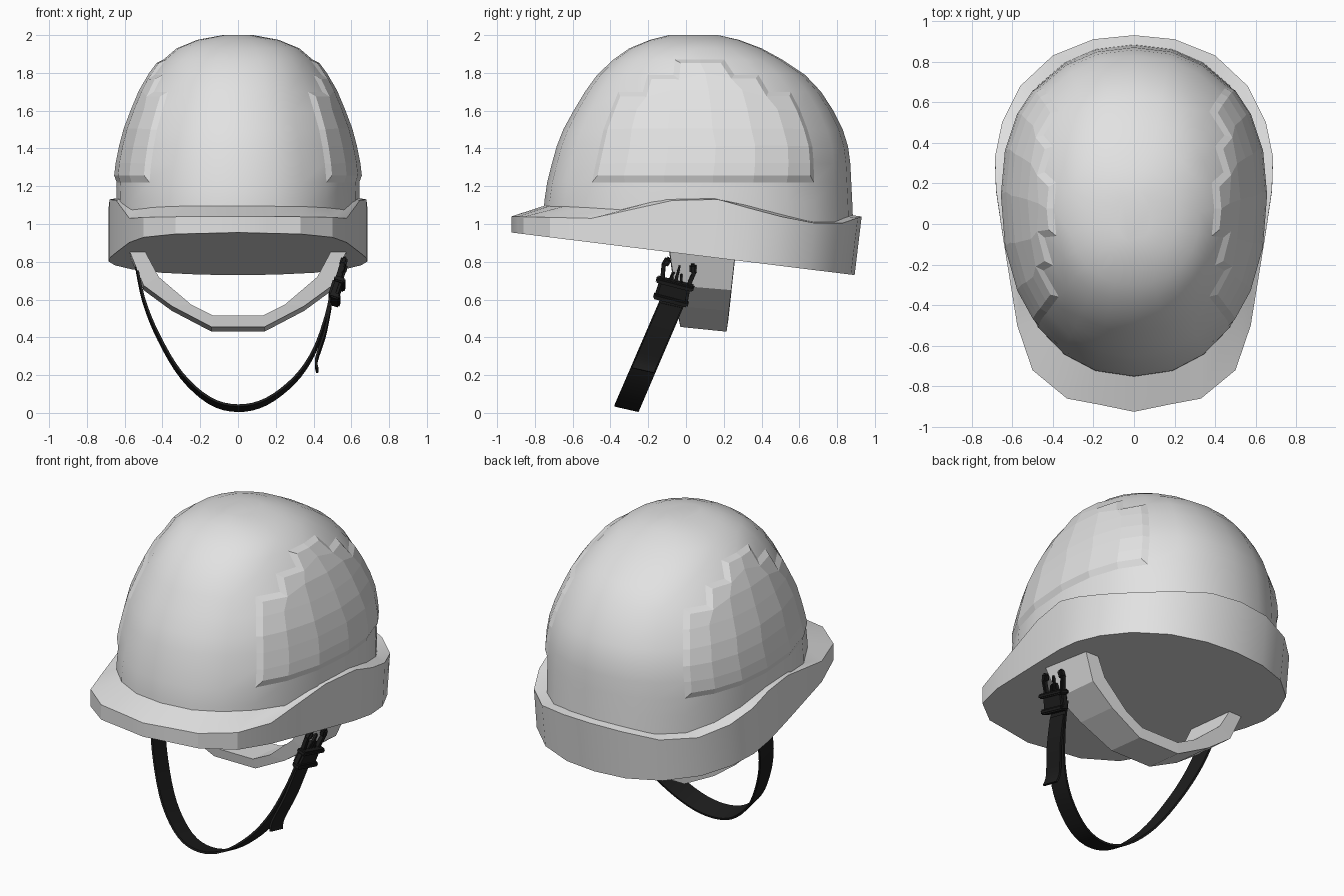
import bpy, bmesh, math
from mathutils import Vector, Matrix

cube = bpy.data.objects.get("Cube")
if cube:
    bpy.data.objects.remove(cube, do_unlink=True)


def material(name, r, g, b):
    m = bpy.data.materials.new(name)
    m.use_nodes = True
    m.diffuse_color = (r, g, b, 1)
    m.node_tree.nodes["Principled BSDF"].inputs["Base Color"].default_value = (r, g, b, 1)
    return m


GREY = material("light grey plastic", 0.76, 0.76, 0.76)
BLACK = material("black webbing", 0.012, 0.012, 0.012)


def finish(name, bm, mat, smooth=None):
    bmesh.ops.recalc_face_normals(bm, faces=bm.faces)
    me = bpy.data.meshes.new(name)
    bm.to_mesh(me)
    bm.free()
    me.materials.append(mat)
    ob = bpy.data.objects.new(name, me)
    bpy.context.collection.objects.link(ob)
    if smooth:
        bpy.ops.object.select_all(action='DESELECT')
        ob.select_set(True)
        bpy.context.view_layer.objects.active = ob
        bpy.ops.object.shade_smooth_by_angle(angle=math.radians(smooth))
    return ob


def loft(rings, cap_start=True, cap_end=True):
    """Skin a list of closed rings of points."""
    bm = bmesh.new()
    loops = [[bm.verts.new(p) for p in ring] for ring in rings]
    for a, b in zip(loops, loops[1:]):
        n = len(a)
        for i in range(n):
            bm.faces.new((a[i], a[(i + 1) % n], b[(i + 1) % n], b[i]))
    if cap_start:
        bm.faces.new(loops[0])
    if cap_end:
        bm.faces.new(loops[-1])
    return bm


def lerp_table(table, v):
    for (a, fa), (b, fb) in zip(table, table[1:]):
        if v <= b:
            return fa + (fb - fa) * max(0, (v - a) / (b - a))
    return table[-1][1]


SEGS = 24


def oval(z, front, back, width):
    """Egg-shaped ring, starting at the front and running toward +x."""
    cy = 0.08 + (front + back) * 0.5 * 0.9 if z < 1.5 else (front + back) / 2 + 0.1 * (2 - z)
    pts = []
    for k in range(SEGS):
        a = 2 * math.pi * k / SEGS
        s, c = math.sin(a), math.cos(a)
        e = 2 / 2.2
        x = width * math.copysign(abs(s) ** e, s)
        half = cy - front if c > 0 else back - cy
        pts.append(Vector((x, cy - half * math.copysign(abs(c) ** e, c), z)))
    return pts


# Dome shell: height, front edge, back edge, half width
LEVELS = [(1.0, -.755, .885, .645), (1.12, -.75, .88, .645), (1.22, -.735, .875, .642),
          (1.32, -.71, .87, .63), (1.41, -.685, .858, .612), (1.5, -.65, .83, .588),
          (1.6, -.595, .78, .55), (1.7, -.535, .715, .508), (1.79, -.47, .63, .455),
          (1.87, -.385, .51, .395), (1.93, -.3, .4, .325), (1.975, -.19, .28, .215),
          (2.0, -.09, .17, .08)]
bm = loft([oval(*lv) for lv in LEVELS], cap_start=False)
# Raised, faceted arch-shaped side panels
bm.normal_update()
panel = []
for f in bm.faces:
    c = f.calc_center_median()
    if c.z > 1.22 and abs(c.x) > 0.3 and ((c.y - 0.08) / 0.62) ** 2 + ((c.z - 1.2) / 0.66) ** 2 < 1:
        panel.append(f)
res = bmesh.ops.inset_region(bm, faces=panel, thickness=0.035, depth=0.018, use_even_offset=True)
flat = set(panel) | set(res["faces"])
for f in bm.faces:
    f.smooth = f not in flat
finish("dome_shell", bm, GREY)

# Brim: tilted flat underside, upright wall, ledge running in to the dome
HALF = [(0, -.925), (.17, -.89), (.33, -.86), (.5, -.72), (.575, -.5), (.645, -.07), (.68, .17),
        (.685, .33), (.65, .5), (.56, .68), (.4, .83), (.2, .91), (0, .93)]
OUTLINE = HALF + [(-x, y) for x, y in HALF[-2:0:-1]]
RIM = [(-.93, 1.04), (-.5, 1.03), (-.07, 1.125), (.17, 1.13), (.33, 1.085),
       (.5, 1.04), (.68, 1.005), (.83, 1.005), (.93, 1.04)]
RISE = [(-.92, .06), (-.5, .05), (-.07, .008), (.93, .008)]
bottom, top = [], []
for x, y in OUTLINE:
    yb = y - 0.04 * max(0, y)
    bottom.append((x, yb, 0.955 - 0.124 * (yb + 0.925)))
    top.append((x, y, lerp_table(RIM, y)))
inner = []
for (x, y), p in zip(OUTLINE, oval(1.1, -.74, .865, .635)):
    inner.append((p.x, p.y, lerp_table(RIM, y) + lerp_table(RISE, y)))
finish("brim", loft([bottom, top, inner], cap_end=False), GREY, 28)

# Wide U-shaped cradle band under the shell
OUT = [(.59, .87), (.5, .65), (.35, .54), (.14, .43)]
INN = [(.5, .87), (.42, .72), (.25, .575), (.13, .515)]


def mirrored(path):
    return path + [(-x, z) for x, z in reversed(path)]


rings = []
for (xo, zo), (xi, zi) in zip(mirrored(OUT), mirrored(INN)):
    front = lambda z: -.03 - .14 * (z - .43)
    back = lambda z: .215 + .11 * (z - .43)
    rings.append([(xo, front(zo), zo + .025), (xo, back(zo), zo),
                  (xi, back(zi), zi - .02), (xi, front(zi), zi)])
finish("cradle_band", loft(rings), GREY)


# Webbing straps: flat ribbon swept along an x-z path, leaning forward as it drops
def ribbon(name, path, half=0.066, thick=0.012, steps=4):
    pts = [Vector((x, -.325 + .43 * z, z)) for x, z in path]
    dense = []
    for i in range(len(pts) - 1):
        p0, p1 = pts[max(i - 1, 0)], pts[i]
        p2, p3 = pts[i + 1], pts[min(i + 2, len(pts) - 1)]
        for s in range(steps):
            t = s / steps
            dense.append(0.5 * (2 * p1 + (p2 - p0) * t + (2 * p0 - 5 * p1 + 4 * p2 - p3) * t * t
                                + (3 * p1 - p0 - 3 * p2 + p3) * t ** 3))
    dense.append(pts[-1])
    side = Vector((0, .97, -.22)).normalized() * half
    rings = []
    for i, p in enumerate(dense):
        d = dense[min(i + 1, len(dense) - 1)] - dense[max(i - 1, 0)]
        n = d.cross(side).normalized() * thick / 2
        rings.append([p - side - n, p + side - n, p + side + n, p - side + n])
    return finish(name, loft(rings), BLACK, 30)


ribbon("chin_strap", [(-.545, .82), (-.5, .6), (-.42, .4), (-.3, .2), (-.15, .065), (0, .025),
                      (.15, .06), (.3, .175), (.4, .32), (.465, .5), (.495, .64)])
ribbon("strap_tail", [(.49, .57), (.46, .42), (.415, .28), (.42, .225)], half=0.06)

# Side-release buckle, built in its own tilted frame: width, thickness, height
up = Vector((.3, .24, .93)).normalized()
wide = Vector((0, .968, -.25))
wide = (wide - up * wide.dot(up)).normalized()
out = wide.cross(up)
frame = Matrix((wide, out, up)).transposed().to_4x4()
frame.translation = Vector((.515, -.068, .645))


def buckle_part(name, pos, size, tilt=0, taper=1):
    bm = bmesh.new()
    bmesh.ops.create_cube(bm, size=1)
    for v in bm.verts:
        if v.co.z > 0:
            v.co.x *= taper
    bmesh.ops.scale(bm, verts=bm.verts, vec=size)
    bmesh.ops.bevel(bm, geom=bm.edges[:], offset=min(size) * 0.25, segments=2, affect='EDGES')
    local = Matrix.Translation(pos) @ Matrix.Rotation(tilt, 4, 'Y')
    bmesh.ops.transform(bm, matrix=frame @ local, verts=bm.verts)
    finish(name, bm, BLACK, 35)


buckle_part("buckle_body", (0, 0, 0), (.18, .05, .1), taper=.92)
buckle_part("buckle_lower_bar", (0, .012, -.045), (.19, .055, .03))
buckle_part("buckle_upper_bar", (0, .01, .045), (.205, .06, .028))
for s in (-1, 1):
    buckle_part("buckle_arm", (s * .078, 0, .095), (.022, .03, .09), tilt=s * .15)
    buckle_part("buckle_arm_tip", (s * .072, 0, .148), (.036, .036, .05), tilt=-s * .3)
    buckle_part("buckle_rib", (s * .026, 0, .075), (.016, .022, .06), tilt=-s * .25, taper=.6)
buckle_part("buckle_centre_prong", (0, 0, .095), (.02, .022, .11), taper=.5)
